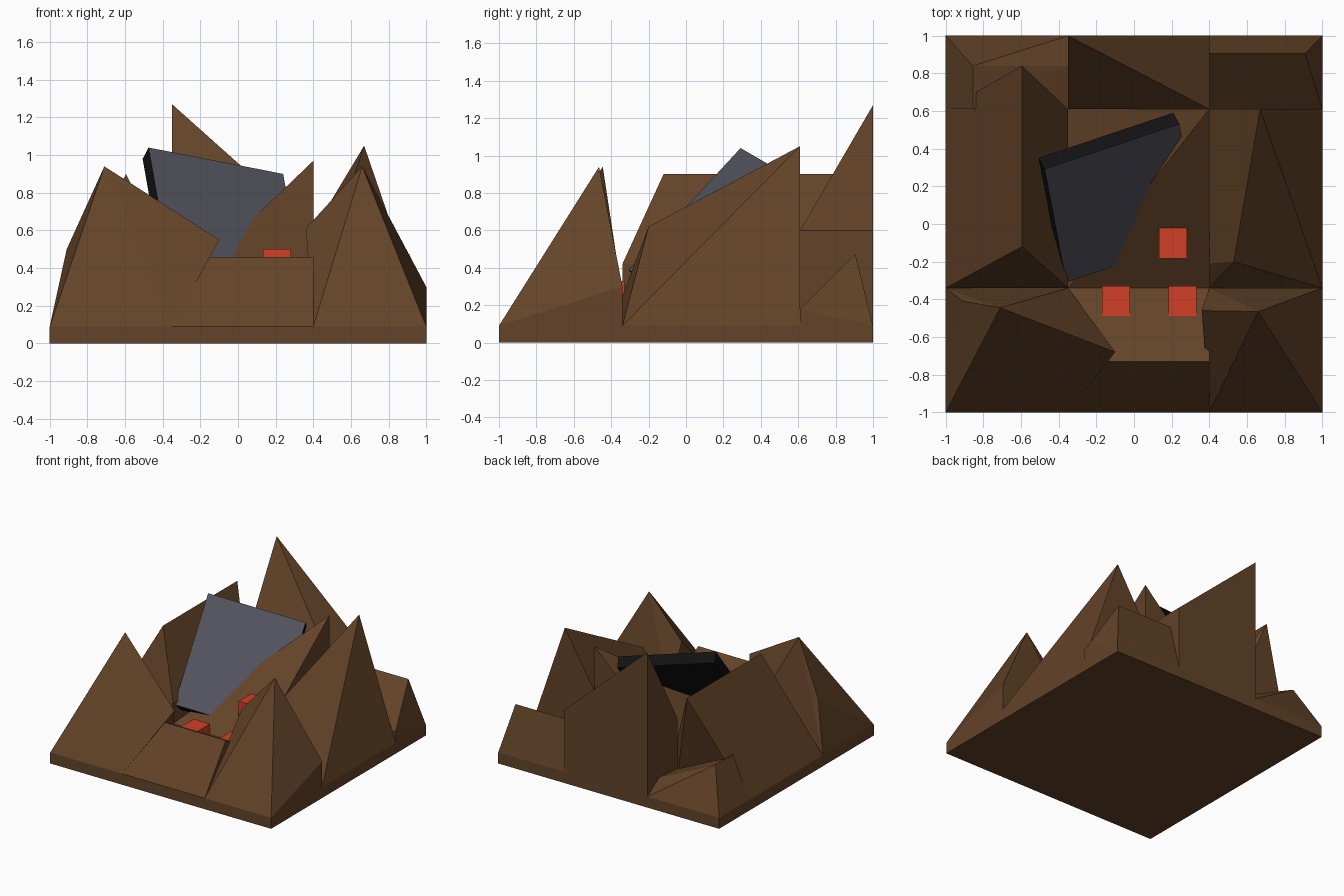
import bpy, bmesh
from mathutils import Vector

if "Cube" in bpy.data.objects:
    bpy.data.objects.remove(bpy.data.objects["Cube"])


def material(name, rgb):
    m = bpy.data.materials.new(name)
    m.diffuse_color = (*rgb, 1)
    m.use_nodes = True
    m.node_tree.nodes["Principled BSDF"].inputs["Base Color"].default_value = m.diffuse_color
    return m


EARTH = material("earth brown", (0.125, 0.056, 0.021))
SLATE = material("slate grey", (0.085, 0.085, 0.11))
BLACK = material("black", (0.006, 0.006, 0.006))
RED = material("ember red", (0.65, 0.05, 0.02))


def finish(bm, name, *mats):
    bmesh.ops.recalc_face_normals(bm, faces=bm.faces[:])
    me = bpy.data.meshes.new(name)
    bm.to_mesh(me)
    bm.free()
    for m in mats:
        me.materials.append(m)
    ob = bpy.data.objects.new(name, me)
    bpy.context.collection.objects.link(ob)
    return ob


def box(name, centre, size, mat):
    bm = bmesh.new()
    bmesh.ops.create_cube(bm, size=1)
    for v in bm.verts:
        v.co = Vector(centre) + Vector(a * b for a, b in zip(v.co, size))
    return finish(bm, name, mat)


# grid lines that divide the ground into nine rock blocks
BASE = 0.09
XS = (-1, -0.35, 0.4, 1)
YS = (-1, -0.34, 0.61, 1)


def rock(name, col, row, tops):
    """Convex rock over one grid cell, pulled up to the given top points."""
    bm = bmesh.new()
    foot = [(x, y, BASE) for x in XS[col:col + 2] for y in YS[row:row + 2]]
    for p in foot + [t for t in tops if t not in foot]:
        bm.verts.new(p)
    res = bmesh.ops.convex_hull(bm, input=bm.verts[:])
    loose = [v for v in bm.verts if not v.link_faces]
    bmesh.ops.delete(bm, geom=loose, context='VERTS')
    bmesh.ops.dissolve_limit(bm, angle_limit=0.02, verts=bm.verts[:], edges=bm.edges[:])
    return finish(bm, name, EARTH)


# ground plate
box("ground_plate", (0, 0, BASE / 2), (2, 2, BASE), EARTH)

# front row
rock("front_left_peak", 0, 0, [(-0.71, -0.445, 0.94), (-0.1, -0.68, 0.55),
                               (-0.91, -0.41, 0.5), (-0.35, -0.34, 0.25)])
rock("front_step", 1, 0, [(-0.35, -0.73, 0.46), (0.4, -0.73, 0.46),
                          (-0.35, -0.34, 0.25), (0.4, -0.34, 0.25)])
rock("front_right_peak", 2, 0, [(0.66, -0.465, 0.94), (0.36, -0.46, 0.61),
                                (0.4, -0.34, 0.25), (1, -0.34, 0.3)])
# middle row
rock("left_ridge", 0, 1, [(-0.595, -0.12, 0.9), (-0.595, 0.84, 0.9),
                          (-0.35, -0.34, 0.42), (-0.35, 0.61, 0.42)])
rock("centre_slope", 1, 1, [(-0.35, -0.34, 0.25), (0.4, -0.34, 0.25),
                            (-0.35, 0.61, 0.25), (0.4, 0.61, 0.97)])
rock("right_ridge", 2, 1, [(0.53, -0.2, 0.62), (0.67, 0.61, 1.05), (0.4, -0.21, 0.4),
                           (0.4, 0.61, 0.6), (0.4, -0.34, 0.25)])
# back row
rock("back_left_rock", 0, 2, [(-0.855, 0.84, 0.426), (-0.855, 0.61, 0.42),
                              (-0.35, 0.84, 0.19), (-0.35, 0.61, 0.17)])
rock("back_peak", 1, 2, [(-0.35, 1, 1.27), (0.4, 1, 0.6),
                         (0.4, 0.61, 0.6), (-0.35, 0.61, 0.58)])
rock("back_right_rock", 2, 2, [(0.4, 0.905, 0.474), (0.91, 0.905, 0.474),
                               (0.4, 0.61, 0.18), (1, 0.61, 0.18)])

# leaning slab: slate front face, black sides and back
corner = Vector((-0.475, 0.292, 1.04))
across = Vector((0.715, 0.24, -0.14))
down = Vector((0.115, -0.602, -0.65))
normal = down.cross(across).normalized()
if normal.z < 0:
    normal.negate()
bm = bmesh.new()
front = [bm.verts.new(p) for p in (corner, corner + across, corner + across + down, corner + down)]
back = [bm.verts.new(v.co - normal * 0.09) for v in front]
bm.faces.new(front)
bm.faces.new(back[::-1])
for i in range(4):
    j = (i + 1) % 4
    bm.faces.new((front[i], back[i], back[j], front[j]))
slab = finish(bm, "leaning_slab", SLATE, BLACK)
for f in slab.data.polygons:
    f.material_index = 0 if f.normal.dot(normal) > 0.9 else 1

# red cubes half sunk in the slopes
for i, (x, y, top) in enumerate([(-0.095, -0.41, 0.33), (0.257, -0.41, 0.33), (0.207, -0.102, 0.5)]):
    box(f"red_cube_{i + 1}", (x, y, top - 0.075), (0.148, 0.16, 0.15), RED)
